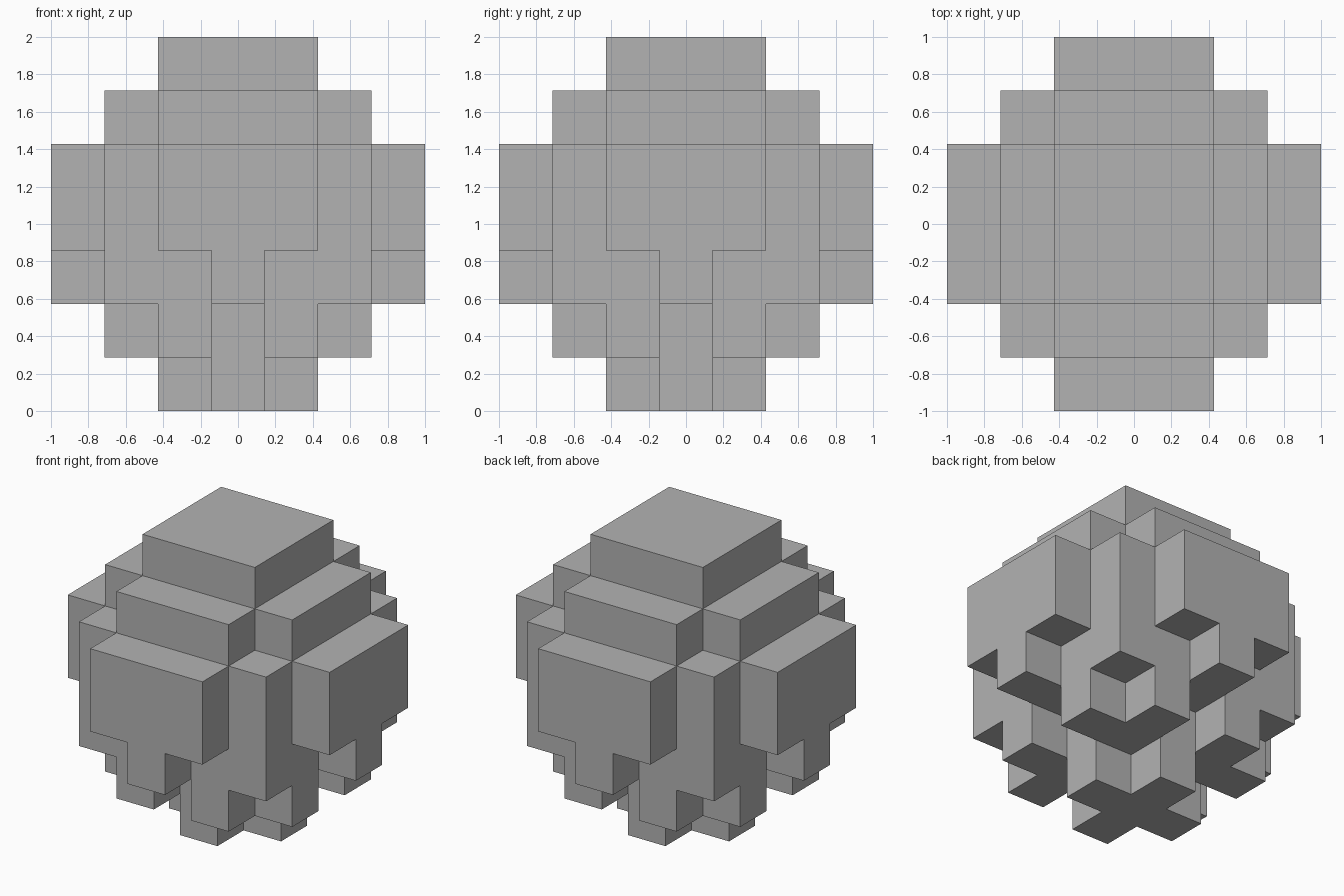
import bpy
import bmesh
from mathutils import Vector

cube = bpy.data.objects.get("Cube")
if cube:
    bpy.data.objects.remove(cube, do_unlink=True)

UNIT = 2 / 7            # seven blocks along each side
AXES = [Vector((1, 0, 0)), Vector((0, 1, 0)), Vector((0, 0, 1))]


def filled(x, y, z):
    """True where the blocky ball has a block; the middle block is (0, 0, 0)."""
    if x * x + y * y + z * z > 11:
        return False
    near, far = sorted((abs(x), abs(y)))
    if z == -1:         # side slabs narrow to one hanging block
        return far < 3 or near == 0
    if z == -2:         # notch in the middle of each side
        return far < 2 or near == 1
    if z == -3:         # plus-shaped foot
        return near == 0
    return True


def add_face(bm, centre, normal, u, v):
    """One outward block side."""
    middle = centre + normal / 2
    corners = [middle + (a * u + b * v) / 2
               for a, b in ((-1, -1), (1, -1), (1, 1), (-1, 1))]
    bm.faces.new([bm.verts.new(c * UNIT + Vector((0, 0, 1))) for c in corners])


# Outer skin of the block ball
bm = bmesh.new()
span = range(-3, 4)
for block in [(x, y, z) for x in span for y in span for z in span]:
    if not filled(*block):
        continue
    centre = Vector(block)
    for i in range(3):
        u, v = AXES[(i + 1) % 3], AXES[(i + 2) % 3]
        for sign in (1, -1):
            normal = AXES[i] * sign
            if not filled(*(round(c) for c in centre + normal)):
                add_face(bm, centre, normal, u * sign, v)

# Weld, then join neighbouring block sides into clean flat panels
bmesh.ops.remove_doubles(bm, verts=bm.verts[:], dist=0.001)
bmesh.ops.dissolve_limit(bm, angle_limit=0.01, verts=bm.verts[:], edges=bm.edges[:])

mesh = bpy.data.meshes.new("block_ball")
bm.to_mesh(mesh)
bm.free()

# Plain grey
grey = bpy.data.materials.new("grey")
grey.use_nodes = True
colour = (0.45, 0.45, 0.45, 1)
grey.diffuse_color = colour
grey.node_tree.nodes["Principled BSDF"].inputs["Base Color"].default_value = colour
mesh.materials.append(grey)

ball = bpy.data.objects.new("block_ball", mesh)
bpy.context.collection.objects.link(ball)
